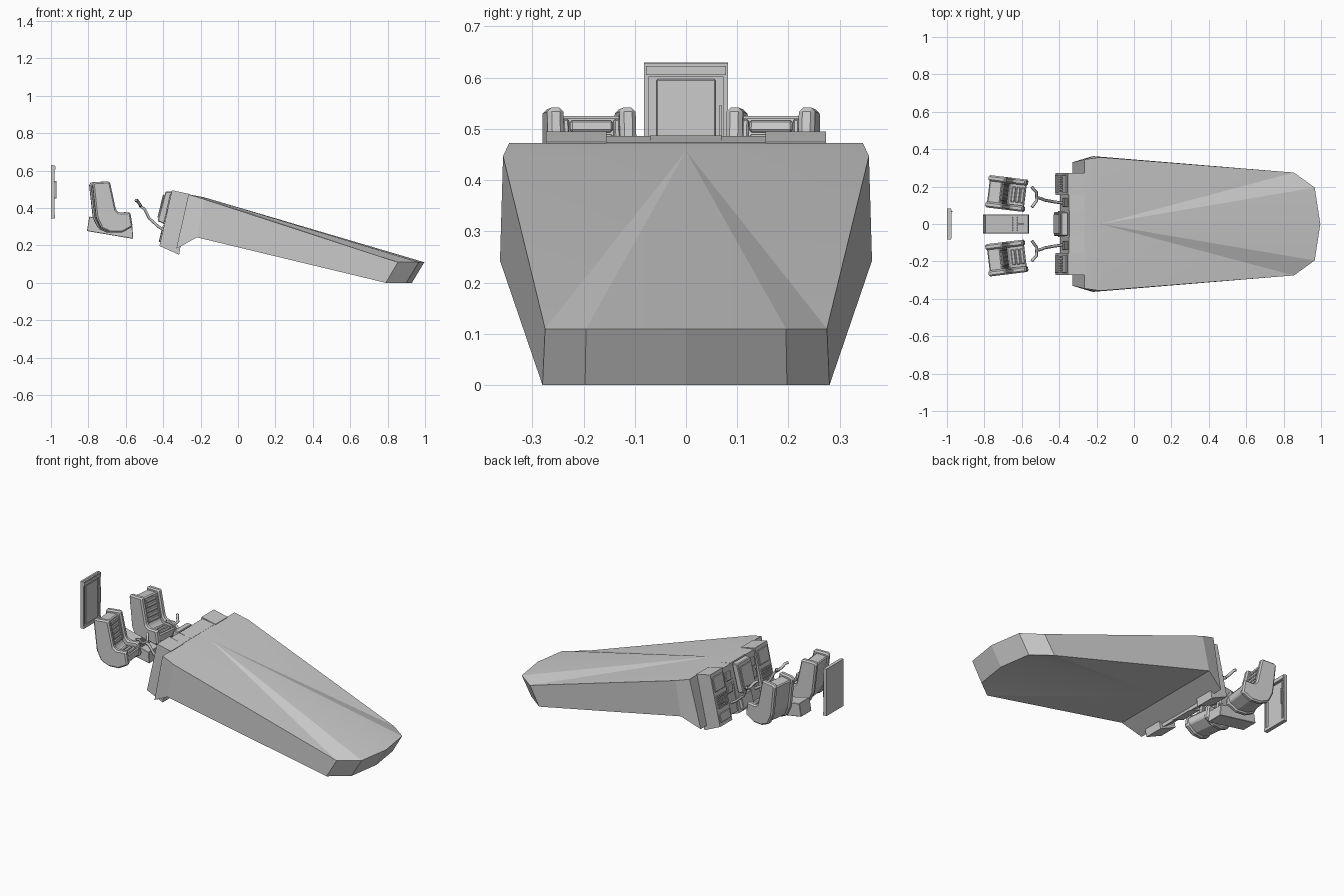
import bpy, bmesh, math
from mathutils import Matrix, Vector

if "Cube" in bpy.data.objects:
    bpy.data.objects.remove(bpy.data.objects["Cube"])


def finish(name, bm, bevel=0.0, mat=None):
    bmesh.ops.recalc_face_normals(bm, faces=bm.faces)
    if mat:
        bm.transform(mat)
    me = bpy.data.meshes.new(name)
    bm.to_mesh(me)
    bm.free()
    ob = bpy.data.objects.new(name, me)
    bpy.context.collection.objects.link(ob)
    if bevel:
        m = ob.modifiers.new("Bevel", 'BEVEL')
        m.width, m.segments, m.limit_method = bevel, 1, 'ANGLE'
    return ob


def prism(name, pts, y0, y1, bevel=0.0, mat=None):
    """Extrude an x/z side profile from y0 to y1."""
    bm = bmesh.new()
    f = bm.faces.new([bm.verts.new((x, y0, z)) for x, z in pts])
    r = bmesh.ops.extrude_face_region(bm, geom=[f])
    vs = [v for v in r["geom"] if isinstance(v, bmesh.types.BMVert)]
    bmesh.ops.translate(bm, verts=vs, vec=(0, y1 - y0, 0))
    return finish(name, bm, bevel, mat)


def boxes(name, items, mat=None, bevel=0.0):
    """One object made of boxes given as (centre, size)."""
    bm = bmesh.new()
    for c, s in items:
        m = Matrix.Translation(c) @ Matrix.Diagonal((*s, 1))
        bmesh.ops.create_cube(bm, size=1, matrix=m)
    return finish(name, bm, bevel, mat)


def tube(name, pts, r):
    cu = bpy.data.curves.new(name, 'CURVE')
    cu.dimensions, cu.bevel_depth, cu.bevel_resolution = '3D', r, 1
    cu.use_fill_caps = True
    sp = cu.splines.new('POLY')
    sp.points.add(len(pts) - 1)
    for p, co in zip(sp.points, pts):
        p.co = (*co, 1)
    ob = bpy.data.objects.new(name, cu)
    bpy.context.collection.objects.link(ob)


def frame(x, y, z, tilt):
    return Matrix.Translation((x, y, z)) @ Matrix.Rotation(math.radians(tilt), 4, 'Y')


# Nose hull: upper and lower half outlines, mirrored across y
top = [(-.265, .345, .473), (-.18, .357, .447), (.855, .275, .11), (.966, .195, .11), (.996, 0, .11)]
low = [(-.33, .33, .182), (-.22, .363, .243), (.79, .28, 0), (.90, .197, 0), (.93, 0, 0)]
bm = bmesh.new()
for s in (1, -1):
    T = [bm.verts.new((x, s * y, z)) for x, y, z in top]
    L = [bm.verts.new((x, s * y, z)) for x, y, z in low]
    for row, zr, zm in ((T, .473, .457), (L, .182, .243)):
        rc = bm.verts.new((row[0].co.x, 0, zr))
        mc = bm.verts.new((row[1].co.x, 0, zm))
        bm.faces.new((rc, row[0], row[1], mc))
        for a, b in zip(row[1:], row[2:]):
            bm.faces.new((mc, a, b))
        if row is T:
            tc = rc
    for i in range(4):
        bm.faces.new((T[i], T[i + 1], L[i + 1], L[i]))
    bm.faces.new((tc, T[0], L[0], rc))
bmesh.ops.remove_doubles(bm, verts=bm.verts, dist=1e-4)
hull = finish("nose_hull", bm)
bpy.context.view_layer.objects.active = hull
hull.select_set(True)
bpy.ops.object.shade_smooth_by_angle(angle=math.radians(12))

# Instrument panels on the slanted rear face of the hull
prism("centre_panel_base", [(-.345, .487), (-.265, .474), (-.33, .17), (-.405, .2)], -.07, .07)
prism("centre_screen_housing", [(-.388, .487), (-.352, .487), (-.395, .315), (-.43, .33)], -.064, .064, .004)
boxes("centre_screen", [((0, 0, 0), (.008, .105, .125))], frame(-.412, 0, .41, 13.5), .002)
boxes("centre_lower_panel", [((0, 0, 0), (.03, .10, .08))], frame(-.40, 0, .255, 13), .003)
for s, side in ((1, "left"), (-1, "right")):
    a, b = sorted((s * .155, s * .273))
    prism(side + "_side_panel", [(-.353, .495), (-.26, .475), (-.315, .15), (-.42, .197)], a, b)
    a, b = sorted((s * .07, s * .155))
    prism(side + "_inner_panel", [(-.348, .486), (-.265, .474), (-.33, .165), (-.395, .21)], a, b)
    m = frame(-.387, s * .215, .345, 12.8)
    boxes(side + "_screens", [((0, 0, .09), (.012, .095, .085)), ((0, 0, -.105), (.012, .095, .05))], m, .002)
    boxes(side + "_keypad", [((0, (i - 2) * .019, -.045 + j * .02), (.012, .012, .013))
                             for i in range(5) for j in range(4)], m)
    boxes(side + "_gauges", [((0, 0, z), (.012, .05, .05)) for z in (.08, .01)],
          frame(-.375, s * .115, .35, 10), .004)

    # Control yokes
    tube(side + "_yoke_column", [(-.385, s * .113, .275), (-.425, s * .118, .30), (-.475, s * .127, .345),
                                 (-.50, s * .137, .395), (-.525, s * .142, .412)], .008)
    tube(side + "_yoke_handle", [(-.546, s * .20, .442), (-.538, s * .186, .44), (-.522, s * .17, .415),
                                 (-.52, s * .125, .41), (-.535, s * .105, .435), (-.546, s * .09, .44)], .008)

# Seats: bolstered sides, padded back and base, turned slightly inward
wing = [(-.108, .53), (-.095, .538), (-.015, .542), (.018, .39), (.035, .375), (.095, .378),
        (.108, .30), (.05, .268), (-.01, .268), (-.06, .29), (-.088, .35)]
core = [(-.10, .52), (-.03, .526), (.002, .37), (.02, .35), (.10, .35),
        (.10, .305), (.045, .276), (-.01, .276), (-.055, .298), (-.08, .355)]
for y, yaw, side in ((.163, -7, "left"), (-.182, 7, "right")):
    m = Matrix.Translation((-.68, y, 0)) @ Matrix.Rotation(math.radians(yaw), 4, 'Z')
    prism(side + "_seat_core", core, -.068, .068, .006, m)
    for k, (a, b) in enumerate(((-.087, -.055), (.055, .087))):
        prism(side + "_seat_bolster_%d" % k, wing, a, b, .008, m)
    boxes(side + "_seat_back_ribs", [((0, 0, k * .028), (.016, .084, .023)) for k in range(-2, 3)],
          m @ frame(-.014, 0, .45, -11.5), .004)
    boxes(side + "_seat_base_ribs", [((.035 + k * .024, 0, .351), (.02, .084, .014)) for k in range(3)],
          m, .004)
    boxes(side + "_seat_edge_pads", [((0, j * .05, 0), (.012, .012, .14)) for j in (-1, 1)],
          m @ frame(-.012, 0, .45, -11.5), .003)

# Centre console with keys and a lever
prism("centre_console", [(-.795, .355), (-.565, .302), (-.56, .235), (-.808, .277)], -.05, .05, .002)
m = frame(-.645, 0, .3225, 13)
boxes("console_keys", [(((i - 2) * .012, (j - 2.5) * .013, 0), (.007, .008, .008))
                       for i in range(5) for j in range(6)], m)
boxes("console_lever", [((.035, 0, .012), (.008, .008, .025)), ((.035, 0, .026), (.026, .012, .01))], m)

# Rear door: plate, rims, raised leaf and lever
boxes("door_frame", [((-.994, 0, .4875), (.012, .164, .285)),
                     ((-.986, 0, .615), (.016, .164, .026)),
                     ((-.986, 0, .354), (.016, .164, .018))] +
      [((-.986, s * .077, .485), (.012, .01, .27)) for s in (1, -1)])
boxes("door_header_light", [((-.977, 0, .614), (.004, .156, .018))])
boxes("door_leaf", [((-.986, 0, .48), (.009, .116, .234))], None, .002)
boxes("door_lever", [((-.973, .067, .498), (.006, .006, .095)),
                     ((-.98, .067, .455), (.014, .006, .008)), ((-.98, .067, .54), (.014, .006, .008))])
